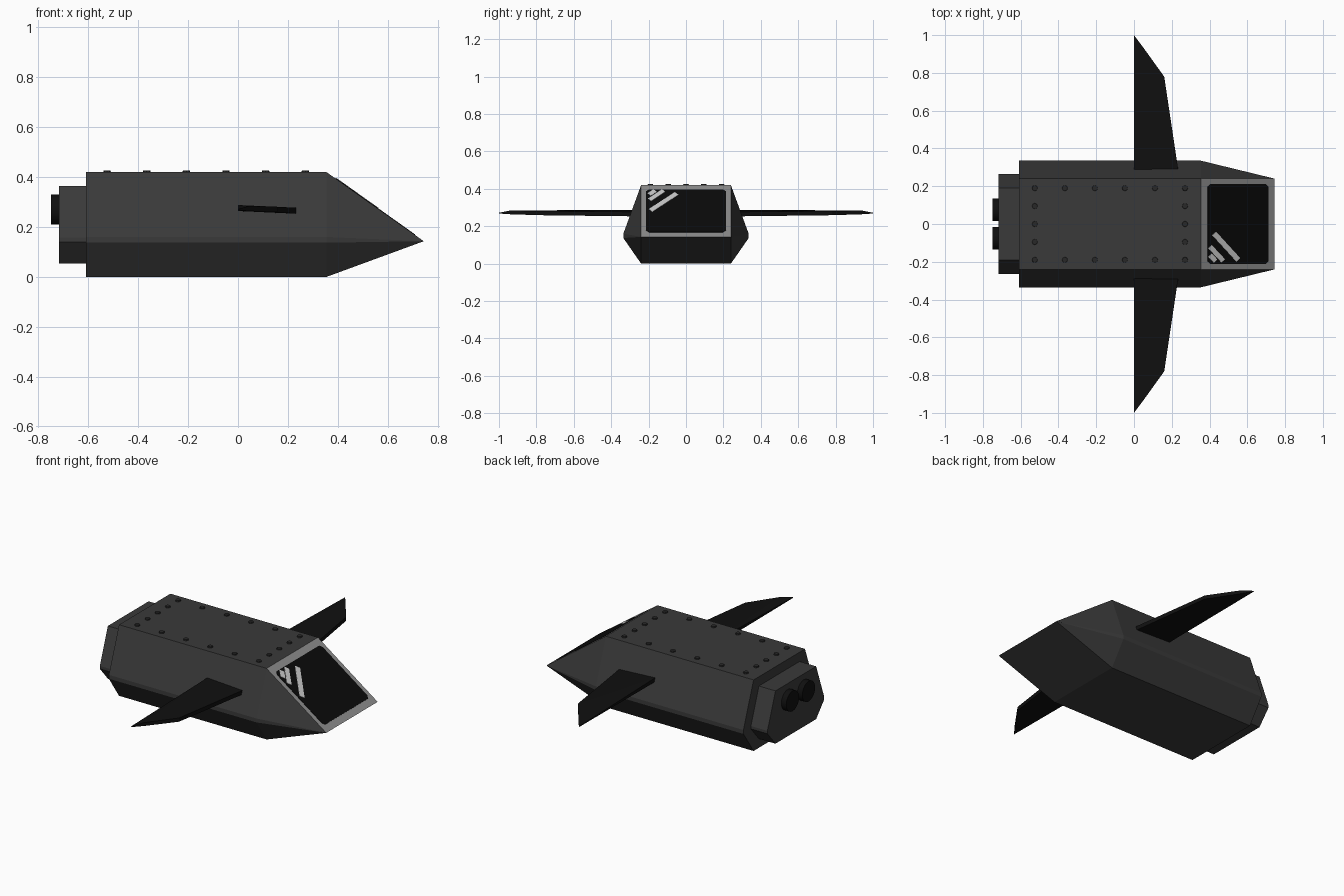
import bpy, bmesh, math
from mathutils import Vector, Matrix

if "Cube" in bpy.data.objects:
    bpy.data.objects.remove(bpy.data.objects["Cube"])


def material(name, value):
    m = bpy.data.materials.new(name)
    m.diffuse_color = (value, value, value, 1)
    m.use_nodes = True
    m.node_tree.nodes["Principled BSDF"].inputs["Base Color"].default_value = m.diffuse_color
    return m


HULL = material("dark grey hull", 0.042)
FRAME = material("grey frame", 0.27)
GLASS = material("black glass", 0.003)
GLINT = material("pale glint", 0.60)
BLACK = material("wing black", 0.005)
RIVET = material("rivet grey", 0.022)


def finish(name, bm, *mats):
    bmesh.ops.remove_doubles(bm, verts=bm.verts, dist=1e-5)
    bmesh.ops.recalc_face_normals(bm, faces=bm.faces)
    me = bpy.data.meshes.new(name)
    bm.to_mesh(me)
    bm.free()
    for m in mats:
        me.materials.append(m)
    ob = bpy.data.objects.new(name, me)
    bpy.context.collection.objects.link(ob)
    return ob


def loft(bm, rings):
    """Bridge closed rings of equal length and cap both ends."""
    rows = [[bm.verts.new(p) for p in r] for r in rings]
    n = len(rows[0])
    for a, b in zip(rows, rows[1:]):
        for i in range(n):
            j = (i + 1) % n
            bm.faces.new((a[i], a[j], b[j], b[i]))
    for row in (rows[0], rows[-1]):
        if len({tuple(v.co) for v in row}) == n:
            bm.faces.new(row)


def section(x, half):
    """Mirrored cross-section from (y, z) points of one side."""
    return ([Vector((x, y, z)) for y, z in half]
            + [Vector((x, -y, z)) for y, z in reversed(half)])


# Hull: angular body closing to a wide nose edge
body = [(0.24, 0.42), (0.335, 0.16), (0.335, 0.137), (0.24, 0.0)]
nose = [(0.24, 0.143)] * 4
bm = bmesh.new()
loft(bm, [section(-0.61, body), section(0.355, body), section(0.745, nose)])
bm.normal_update()
hull = finish("hull", bm, HULL, FRAME)
for f in hull.data.polygons:
    if f.center.x > 0.4 and f.normal.z > 0.3 and abs(f.normal.y) < 0.05:
        f.material_index = 1

# Rear engine block
block = [(0.19, 0.365), (0.265, 0.157), (0.265, 0.14), (0.19, 0.053)]
bm = bmesh.new()
loft(bm, [section(-0.718, block), section(-0.60, block)])
finish("engine_block", bm, HULL)

# Round thrusters
for side, y in (("left", 0.075), ("right", -0.075)):
    bm = bmesh.new()
    bmesh.ops.create_cone(
        bm, cap_ends=True, segments=20, radius1=0.06, radius2=0.06, depth=0.05,
        matrix=Matrix.Translation((-0.725, y, 0.27)) @ Matrix.Rotation(math.pi / 2, 4, 'Y'))
    ob = finish("thruster_" + side, bm, BLACK)
    bpy.context.view_layer.objects.active = ob
    ob.select_set(True)
    bpy.ops.object.shade_smooth_by_angle(angle=math.radians(35))
    ob.select_set(False)

# Swept wings: x, y, bottom z, top z
outline = [(0, 0.28, 0.264, 0.288), (0.235, 0.28, 0.253, 0.277),
           (0.16, 0.78, 0.259, 0.281), (0.045, 0.94, 0.264, 0.284),
           (0, 1.0, 0.268, 0.272)]
for side, s in (("left", 1), ("right", -1)):
    bm = bmesh.new()
    loft(bm, [[(x, s * y, lo) for x, y, lo, hi in outline],
              [(x, s * y, hi) for x, y, lo, hi in outline]])
    bmesh.ops.triangulate(bm, faces=[f for f in bm.faces if len(f.verts) > 4])
    finish("wing_" + side, bm, BLACK)

# Rivets around the roof edge
xs = [-0.525 + 0.159 * i for i in range(6)]
ys = [-0.19 + 0.095 * i for i in range(5)]
spots = [(x, y) for i, x in enumerate(xs) for j, y in enumerate(ys)
         if i in (0, 5) or j in (0, 4)]
bm = bmesh.new()
for x, y in spots:
    bmesh.ops.create_cone(bm, cap_ends=True, segments=8, radius1=0.016, radius2=0.014,
                          depth=0.012, matrix=Matrix.Translation((x, y, 0.421)))
finish("roof_rivets", bm, RIVET)

# Windshield plates lie on the sloped front, given by plan (x, y) points
slope = (0.143 - 0.42) / (0.745 - 0.355)
normal = Vector((-slope, 0, 1)).normalized()


def plate(bm, points, lift):
    base = [Vector((x, y, 0.42 + slope * (x - 0.355))) for x, y in points]
    loft(bm, [[p - normal * 0.001 for p in base], [p + normal * lift for p in base]])


x0, x1, w, c = 0.39, 0.71, 0.213, 0.014
bm = bmesh.new()
plate(bm, [(x0 + c, -w), (x1 - c, -w), (x1, -w + c), (x1, w - c),
           (x1 - c, w), (x0 + c, w), (x0, w - c), (x0, -w + c)], 0.002)
finish("windshield_glass", bm, GLASS)

# Diagonal glints in the upper corner of the glass
bm = bmesh.new()
for a, b, width in (((0.422, -0.05), (0.55, -0.19), 0.028),
                    ((0.40, -0.12), (0.47, -0.195), 0.026),
                    ((0.40, -0.165), (0.43, -0.197), 0.026)):
    a, b = Vector(a), Vector(b)
    d = (b - a).normalized()
    n = Vector((-d.y, d.x)) * width / 2
    plate(bm, [a + n, b + n, b - n, a - n], 0.004)
finish("windshield_glints", bm, GLINT)
